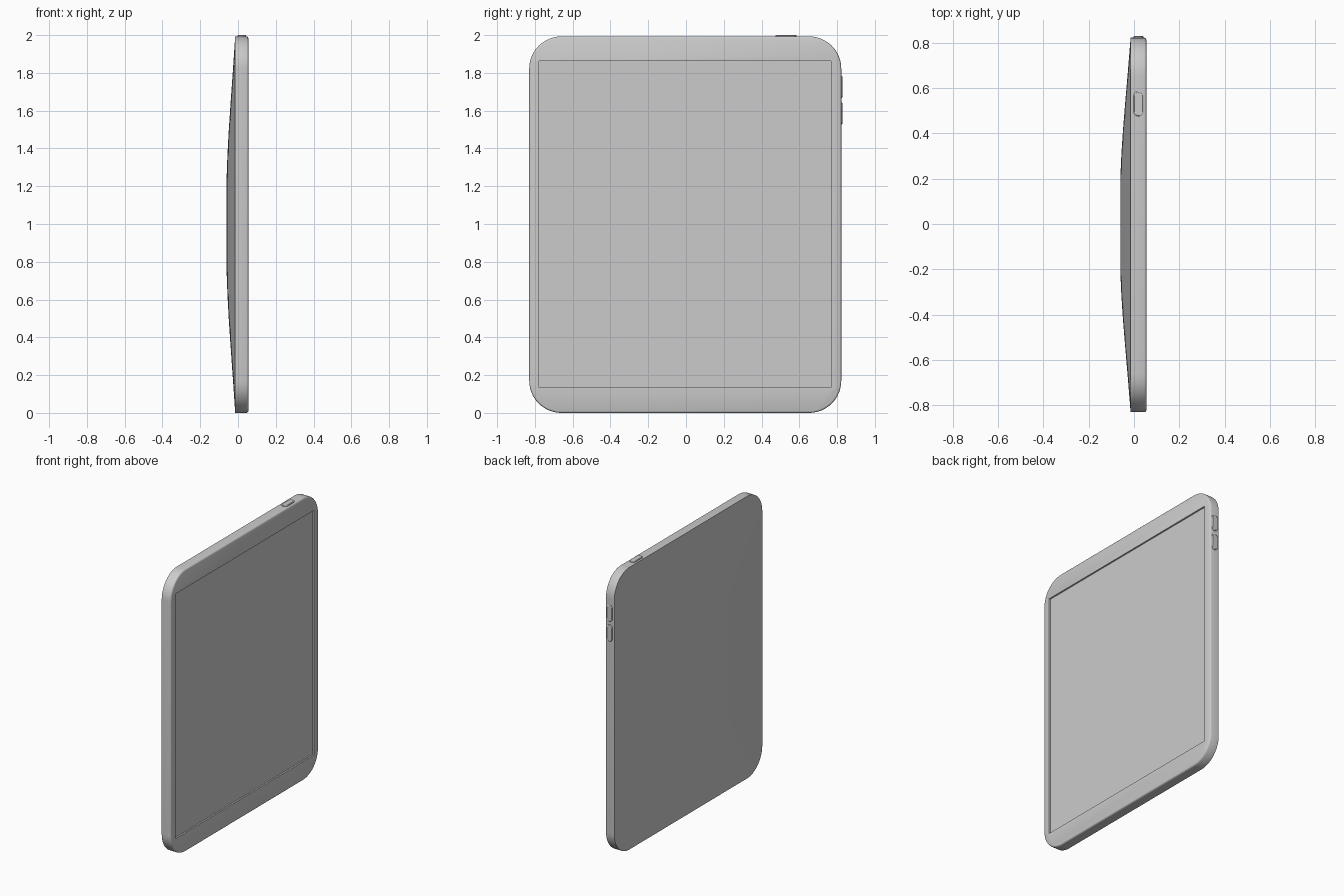
import bpy, bmesh, math
from mathutils import Matrix

if "Cube" in bpy.data.objects:
    bpy.data.objects.remove(bpy.data.objects["Cube"])

CY, CZ = -0.004, 0.9965     # centre of the slab
HY, HZ, R = 0.826, 0.9965, 0.17


def rounded_rect(hy, hz, r, seg=12):
    pts = []
    for k, (sy, sz) in enumerate([(1, 1), (-1, 1), (-1, -1), (1, -1)]):
        for i in range(seg + 1):
            a = math.pi / 2 * (k + i / seg)
            pts.append((sy * (hy - r) + r * math.cos(a), sz * (hz - r) + r * math.sin(a)))
    return pts


def finish(name, bm, smooth=True):
    bmesh.ops.recalc_face_normals(bm, faces=bm.faces[:])
    me = bpy.data.meshes.new(name)
    bm.to_mesh(me)
    bm.free()
    ob = bpy.data.objects.new(name, me)
    bpy.context.collection.objects.link(ob)
    if smooth:
        shade(ob)
    return ob


def shade(ob):
    bpy.ops.object.select_all(action='DESELECT')
    ob.select_set(True)
    bpy.context.view_layer.objects.active = ob
    bpy.ops.object.shade_smooth_by_angle(angle=math.radians(25))


def loft(name, rings, smooth=True):
    """Bridge a list of closed loops of 3D points and cap both ends."""
    bm = bmesh.new()
    loops = [[bm.verts.new(p) for p in ring] for ring in rings]
    n = len(loops[0])
    for a, b in zip(loops, loops[1:]):
        for i in range(n):
            bm.faces.new((a[i], a[(i + 1) % n], b[(i + 1) % n], b[i]))
    bm.faces.new(loops[0])
    bm.faces.new(loops[-1])
    return finish(name, bm, smooth)


def box(name, x0, x1, y0, y1, z0, z1):
    bm = bmesh.new()
    m = Matrix.Translation(((x0 + x1) / 2, (y0 + y1) / 2, (z0 + z1) / 2)) @ \
        Matrix.Diagonal((x1 - x0, y1 - y0, z1 - z0, 1))
    bmesh.ops.create_cube(bm, size=1, matrix=m)
    return finish(name, bm, False)


# Body: domed back (scaled rings), straight rim, softly rounded front edge
rings = []
for s, x in [(0.26, -0.060), (0.38, -0.0555), (0.5, -0.049), (0.65, -0.039),
             (0.82, -0.027), (1.0, -0.015)]:
    rings.append([(x, CY + y * s, CZ + z * s) for y, z in rounded_rect(HY, HZ, R)])
for inset, x in [(0, 0.045), (0.002, 0.050), (0.005, 0.053), (0.010, 0.055)]:
    rings.append([(x, CY + y, CZ + z)
                  for y, z in rounded_rect(HY - inset, HZ - inset, R - inset)])
body = loft("body", rings, False)

# Screen recess cut into the front face
cutter = box("screen_cutter", 0.035, 0.1, -0.777, 0.767, 0.135, 1.862)
cutter.hide_render = True
mod = body.modifiers.new("screen_recess", 'BOOLEAN')
mod.object = cutter
mod.solver = 'EXACT'
bpy.context.view_layer.objects.active = body
bpy.ops.object.modifier_apply(modifier=mod.name)
bpy.data.objects.remove(cutter)
shade(body)

# Screen panel sitting a little below the bezel
box("screen", 0.03, 0.044, -0.778, 0.768, 0.134, 1.863)


def button(name, to_world, length):
    """Rounded pill: u along its length, v across the rim, h outward."""
    rs = []
    for inset, h in [(0, -0.02), (0, 0.004), (0.004, 0.0068)]:
        rs.append([to_world(u, v, h) for u, v in
                   rounded_rect(length / 2 - inset, 0.022 - inset, 0.021 - inset, 6)])
    loft(name, rs)


# Power button on the top edge, two volume buttons on the +y edge
button("power_button", lambda u, v, h: (0.02 + v, 0.53 + u, 1.9932 + h), 0.11)
for label, zc in (("up", 1.725), ("down", 1.585)):
    button("volume_" + label + "_button",
           lambda u, v, h, zc=zc: (0.02 + v, CY + HY + h, zc + u), 0.115)
